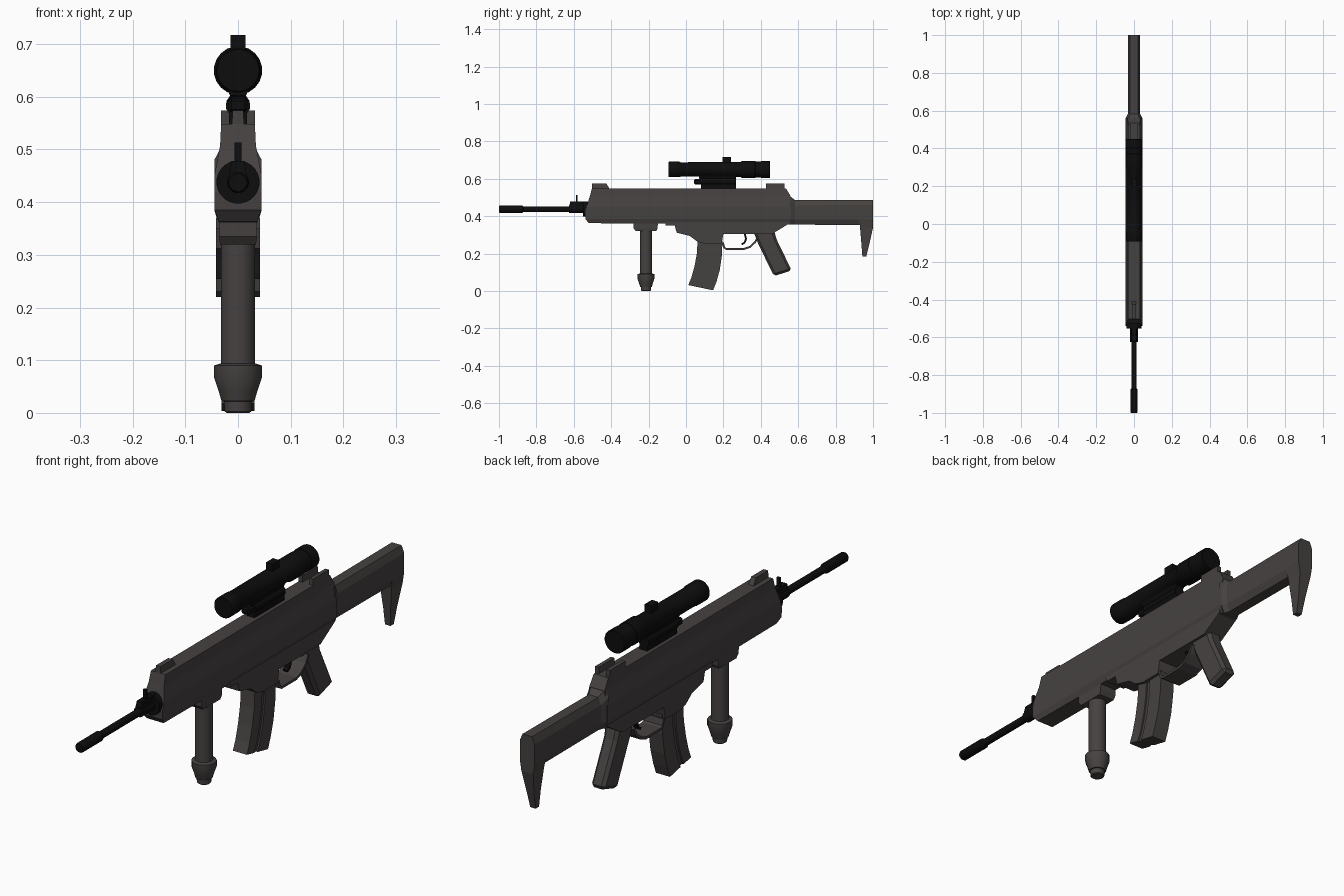
import bpy, bmesh, math

if "Cube" in bpy.data.objects:
    bpy.data.objects.remove(bpy.data.objects["Cube"])

def material(name, c):
    m = bpy.data.materials.new(name)
    m.diffuse_color = (*c, 1)
    m.use_nodes = True
    m.node_tree.nodes["Principled BSDF"].inputs["Base Color"].default_value = m.diffuse_color
    return m

GREY = material("warm dark grey", (0.06, 0.054, 0.052))
BLACK = material("black", (0.004, 0.004, 0.004))

def finish(name, bm, mat, bevel=0, smooth=False):
    bmesh.ops.recalc_face_normals(bm, faces=bm.faces)
    me = bpy.data.meshes.new(name)
    bm.to_mesh(me)
    bm.free()
    me.materials.append(mat)
    ob = bpy.data.objects.new(name, me)
    bpy.context.collection.objects.link(ob)
    if bevel:
        b = ob.modifiers.new("bevel", 'BEVEL')
        b.width, b.segments, b.limit_method = bevel, 1, 'ANGLE'
        b.angle_limit = math.radians(50)
    if smooth:
        bpy.context.view_layer.objects.active = ob
        ob.select_set(True)
        bpy.ops.object.shade_smooth_by_angle(angle=math.radians(35))
        ob.select_set(False)
    return ob

def bridge(bm, rings):
    n = len(rings[0])
    for a, b in zip(rings, rings[1:]):
        for i in range(n):
            j = (i + 1) % n
            bm.faces.new((a[i], a[j], b[j], b[i]))
    bm.faces.new(rings[0])
    bm.faces.new(rings[-1])

def stack(name, rows, mat=GREY, bevel=0):
    """Loft of four-point rings; row = half width, front y, front z, rear y, rear z."""
    bm = bmesh.new()
    rings = [[bm.verts.new(p) for p in ((-w, y0, z0), (w, y0, z0), (w, y1, z1), (-w, y1, z1))]
             for w, y0, z0, y1, z1 in rows]
    bridge(bm, rings)
    return finish(name, bm, mat, bevel)

def box(name, x0, x1, y0, y1, z0, z1, mat=GREY, bevel=0):
    bm = bmesh.new()
    rings = [[bm.verts.new((x, y, z)) for x, y in ((x0, y0), (x1, y0), (x1, y1), (x0, y1))]
             for z in (z0, z1)]
    bridge(bm, rings)
    return finish(name, bm, mat, bevel)

def lathe(name, profile, axis, centre, mat, sides=16):
    """Turned part; profile = (position along axis, radius), centre = y for axis z, z for axis y."""
    bm = bmesh.new()
    rings = []
    for p, r in profile:
        ring = []
        for i in range(sides):
            a = 2 * math.pi * (i + 0.5) / sides
            c, s = r * math.cos(a), r * math.sin(a)
            ring.append(bm.verts.new((c, p, centre + s) if axis == 'y' else (c, centre + s, p)))
        rings.append(ring)
    bridge(bm, rings)
    return finish(name, bm, mat, smooth=True)

def plate(name, pts, half, mat=GREY):
    """Side outline (y, z) given thickness across x."""
    bm = bmesh.new()
    bridge(bm, [[bm.verts.new((x, y, z)) for y, z in pts] for x in (-half, half)])
    return finish(name, bm, mat)

def band(name, path, t, half, mat=GREY):
    """Strip of thickness t following a (y, z) path."""
    inner = []
    for i, (y, z) in enumerate(path):
        a, b = path[max(i - 1, 0)], path[min(i + 1, len(path) - 1)]
        dy, dz = b[0] - a[0], b[1] - a[1]
        l = math.hypot(dy, dz)
        inner.append((y - dz / l * t, z + dy / l * t))
    return plate(name, path + inner[::-1], half, mat)

# Upper receiver and handguard
stack("upper_receiver", [
    (0.036, -0.52, 0.363, 0.56, 0.355), (0.045, -0.538, 0.385, 0.56, 0.385),
    (0.045, -0.54, 0.42, 0.56, 0.42), (0.045, -0.532, 0.45, 0.56, 0.45),
    (0.034, -0.514, 0.507, 0.56, 0.507), (0.032, -0.503, 0.548, 0.535, 0.548)])

# Lower receiver with magazine well
plate("lower_receiver", [
    (-0.11, 0.37), (-0.11, 0.35), (-0.06, 0.35), (-0.05, 0.312), (0.02, 0.295), (0.06, 0.265),
    (0.10, 0.254), (0.19, 0.254), (0.2, 0.305), (0.46, 0.305), (0.55, 0.36), (0.55, 0.37)], 0.042)

# Iron sights
stack("front_sight_ridge", [(0.012, -0.503, 0.54, -0.405, 0.54), (0.01, -0.503, 0.574, -0.425, 0.574)])
for s, side in ((1, "right"), (-1, "left")):
    xs = sorted((s * 0.016, s * 0.032))
    box("rear_sight_ear_" + side, *xs, 0.428, 0.526, 0.54, 0.574)

# Stock: collar, tube, and butt with toe
bm = bmesh.new()
def octagon(y, w, z0, z1, c):
    k = w * 0.64
    return [bm.verts.new((x, y, z)) for x, z in (
        (-k, z0), (k, z0), (w, z0 + c), (w, z1 - c), (k, z1), (-k, z1), (-w, z1 - c), (-w, z0 + c))]
bridge(bm, [octagon(0.55, 0.045, 0.357, 0.51, 0.03), octagon(0.562, 0.043, 0.355, 0.503, 0.03),
            octagon(0.583, 0.033, 0.355, 0.486, 0.028), octagon(1.0, 0.033, 0.353, 0.488, 0.028)])
finish("stock", bm, GREY)
stack("stock_toe", [(0.012, 0.943, 0.185, 0.964, 0.185), (0.016, 0.938, 0.25, 0.98, 0.25),
                    (0.026, 0.93, 0.345, 1.0, 0.34), (0.033, 0.925, 0.385, 1.0, 0.385)])

# Pistol grip
stack("pistol_grip", [(0.03, 0.47, 0.08, 0.565, 0.11), (0.03, 0.385, 0.255, 0.485, 0.275),
                      (0.032, 0.36, 0.32, 0.47, 0.325)], bevel=0.012)

# Trigger and guard
band("trigger_guard", [(0.193, 0.258), (0.2, 0.23), (0.215, 0.22), (0.31, 0.22), (0.345, 0.232),
                       (0.375, 0.26), (0.39, 0.29)], 0.01, 0.042)
band("trigger", [(0.3, 0.245), (0.318, 0.257), (0.326, 0.28), (0.318, 0.31)], 0.01, 0.01, BLACK)

# Curved magazine: thin core with raised front and rear panels
CURVE = [(0.062, 0.27, 0.195, 0.27), (0.058, 0.20, 0.192, 0.19), (0.045, 0.13, 0.180, 0.11),
         (0.028, 0.07, 0.163, 0.05), (0.012, 0.032, 0.145, 0.004)]
def magazine_part(name, w, a, b):
    stack(name, [(w, y0 + (y1 - y0) * a, z0 + (z1 - z0) * a, y0 + (y1 - y0) * b, z0 + (z1 - z0) * b)
                 for y0, z0, y1, z1 in CURVE])
magazine_part("magazine_core", 0.025, 0.02, 0.98)
magazine_part("magazine_front", 0.031, 0, 0.36)
magazine_part("magazine_rear", 0.031, 0.5, 1)

# Vertical foregrip and its rail clamp
stack("foregrip_clamp", [(0.034, -0.268, 0.32, -0.16, 0.32), (0.036, -0.28, 0.335, -0.152, 0.335),
                         (0.036, -0.282, 0.37, -0.15, 0.37)])
lathe("foregrip", [(0.0, 0.022), (0.003, 0.026), (0.022, 0.027), (0.023, 0.032), (0.04, 0.037),
                   (0.066, 0.046), (0.09, 0.046), (0.094, 0.033), (0.325, 0.033)], 'z', -0.214, GREY)

# Barrel, muzzle device, collar and gas block
lathe("barrel", [(-1.0, 0.017), (-0.995, 0.02), (-0.875, 0.02), (-0.87, 0.0145), (-0.5, 0.0145)],
      'y', 0.437, BLACK)
lathe("barrel_collar", [(-0.625, 0.021), (-0.54, 0.021)], 'y', 0.438, BLACK)
lathe("barrel_seat", [(-0.552, 0.041), (-0.5, 0.041)], 'y', 0.438, BLACK, 24)
stack("gas_block", [(0.018, -0.625, 0.44, -0.53, 0.44), (0.012, -0.62, 0.478, -0.53, 0.478)], BLACK)
box("barrel_sight_post", -0.007, 0.007, -0.589, -0.579, 0.46, 0.513, BLACK)

# Scope with mount and turret
lathe("scope", [(-0.093, 0.04), (-0.09, 0.042), (-0.035, 0.042), (-0.03, 0.039), (0.29, 0.04),
                (0.3, 0.046), (0.37, 0.046), (0.372, 0.044), (0.4, 0.044), (0.402, 0.046),
                (0.447, 0.046), (0.45, 0.043)], 'y', 0.65, BLACK, 20)
box("scope_turret", -0.014, 0.014, 0.195, 0.24, 0.67, 0.717, BLACK)
stack("scope_mount", [(0.017, 0.08, 0.543, 0.268, 0.543), (0.017, 0.08, 0.568, 0.268, 0.568),
                      (0.023, 0.08, 0.578, 0.268, 0.578), (0.022, 0.08, 0.592, 0.268, 0.592),
                      (0.015, 0.07, 0.602, 0.268, 0.602), (0.025, 0.07, 0.625, 0.268, 0.625)], BLACK)
box("scope_mount_knob", -0.018, 0.018, 0.042, 0.085, 0.57, 0.598, BLACK, 0.006)
